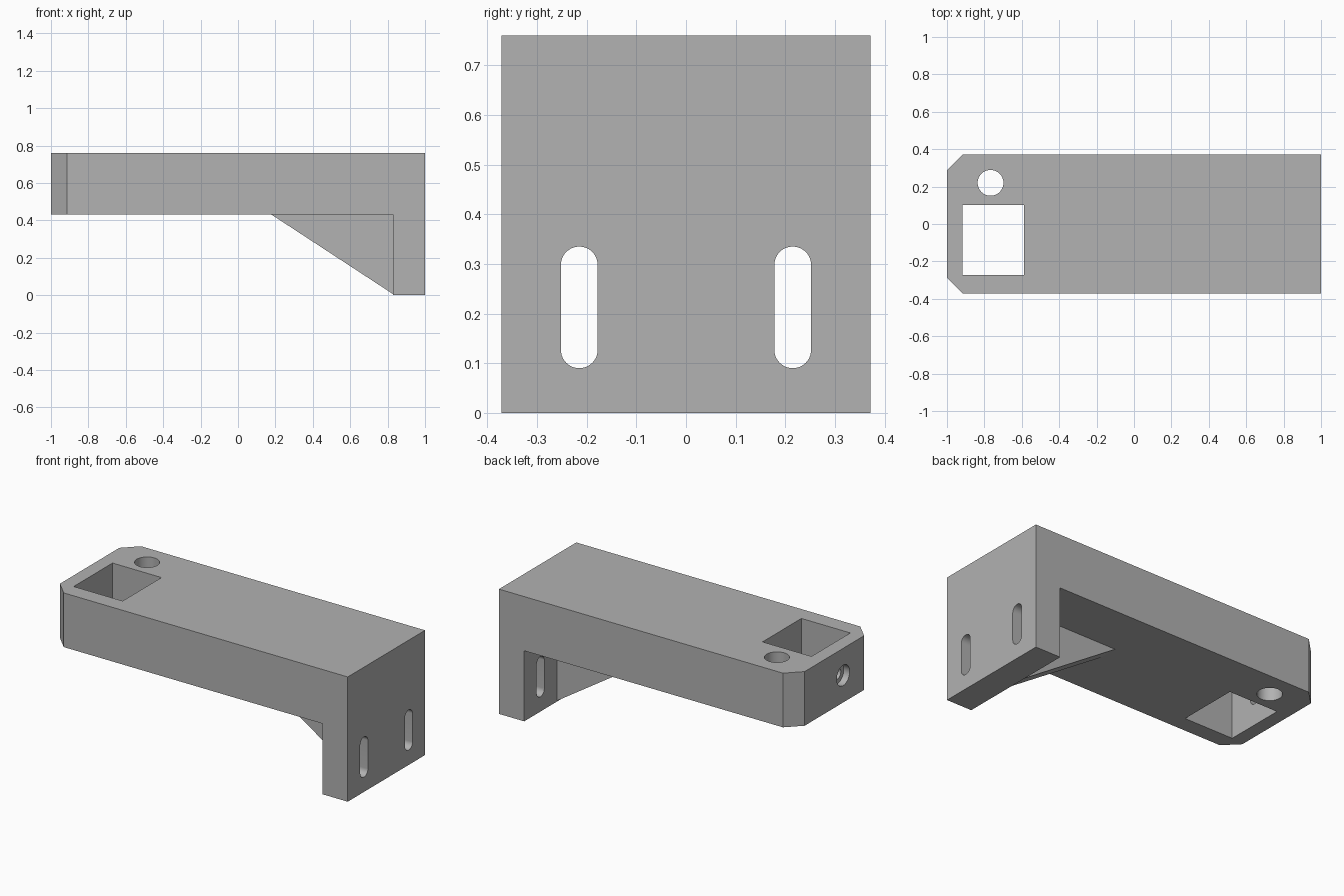
import bpy, bmesh
from math import cos, sin, pi
from mathutils import Vector

if "Cube" in bpy.data.objects:
    bpy.data.objects.remove(bpy.data.objects["Cube"])

grey = bpy.data.materials.new("plain grey")
grey.use_nodes = True
grey.diffuse_color = (0.445, 0.445, 0.445, 1)
grey.node_tree.nodes["Principled BSDF"].inputs["Base Color"].default_value = grey.diffuse_color

# How a flat profile (u, v) at depth d maps to space, by extrusion axis
PLACE = {"x": lambda u, v, d: (d, u, v),
         "y": lambda u, v, d: (u, d, v),
         "z": lambda u, v, d: (u, v, d)}


def prism(name, points, axis, start, end):
    """Extrude a flat profile along an axis."""
    bm = bmesh.new()
    place = PLACE[axis]
    face = bm.faces.new([bm.verts.new(place(u, v, start)) for u, v in points])
    new = bmesh.ops.extrude_face_region(bm, geom=[face])["geom"]
    shift = Vector(place(0, 0, end - start))
    bmesh.ops.translate(bm, vec=shift, verts=[g for g in new if isinstance(g, bmesh.types.BMVert)])
    bmesh.ops.recalc_face_normals(bm, faces=bm.faces)
    mesh = bpy.data.meshes.new(name)
    bm.to_mesh(mesh)
    bm.free()
    mesh.materials.append(grey)
    obj = bpy.data.objects.new(name, mesh)
    bpy.context.collection.objects.link(obj)
    return obj


def slot(u, v, r, half=0.0, n=24):
    """Round profile, stretched along v by half the straight length."""
    return [(u + r * cos(a), v + r * sin(a) + (half if i <= n else -half))
            for i, a in enumerate([pi * k / n for k in range(n + 1)]
                                  + [pi + pi * k / n for k in range(0 if half else 1, n + 1 if half else n)])]


def select_only(obj):
    bpy.ops.object.select_all(action="DESELECT")
    obj.select_set(True)
    bpy.context.view_layer.objects.active = obj


def cut(target, cutter):
    cutter.hide_render = True
    mod = target.modifiers.new("cut", "BOOLEAN")
    mod.operation = "DIFFERENCE"
    mod.solver = "EXACT"
    mod.object = cutter
    select_only(target)
    bpy.ops.object.modifier_apply(modifier=mod.name)
    bpy.data.objects.remove(cutter)


# Arm and mounting leg in one L-shaped piece
W, ARM, TOP, LEG = 0.372, 0.43, 0.76, 0.83
body = prism("bracket_body", [(-1, ARM), (LEG, ARM), (LEG, 0), (1, 0), (1, TOP), (-1, TOP)], "y", -W, W)

# Chamfered corners at the free end
bm = bmesh.new()
bm.from_mesh(body.data)
corners = [e for e in bm.edges if all(v.co.x < -0.99 for v in e.verts)
           and abs(e.verts[0].co.z - e.verts[1].co.z) > 0.1]
bmesh.ops.bevel(bm, geom=corners, offset=0.086, segments=1, affect="EDGES")
bm.to_mesh(body.data)
bm.free()

# Square pocket and round hole through the arm
cut(body, prism("pocket_cutter", [(-0.917, -0.272), (-0.587, -0.272), (-0.587, 0.102), (-0.917, 0.102)], "z", 0.3, 0.9))
cut(body, prism("hole_cutter", slot(-0.767, 0.22, 0.069), "z", 0.3, 0.9))

# Stepped screw hole from the end face into the pocket
cut(body, prism("screw_head_cutter", slot(-0.085, 0.595, 0.062), "x", -1.1, -0.96))
cut(body, prism("screw_cutter", slot(-0.085, 0.595, 0.034), "x", -1.1, -0.8))

# Mounting slots through the leg
for side in (-1, 1):
    cut(body, prism("slot_cutter", slot(side * 0.215, 0.2125, 0.037, 0.0855), "x", 0.7, 1.1))

# Triangular rib between arm and leg
rib = prism("support_rib", [(0.18, ARM), (LEG, 0.005), (LEG, ARM)], "y", -0.056, 0.056)

for obj in (body, rib):
    select_only(obj)
    bpy.ops.object.shade_smooth_by_angle(angle=pi / 6)
